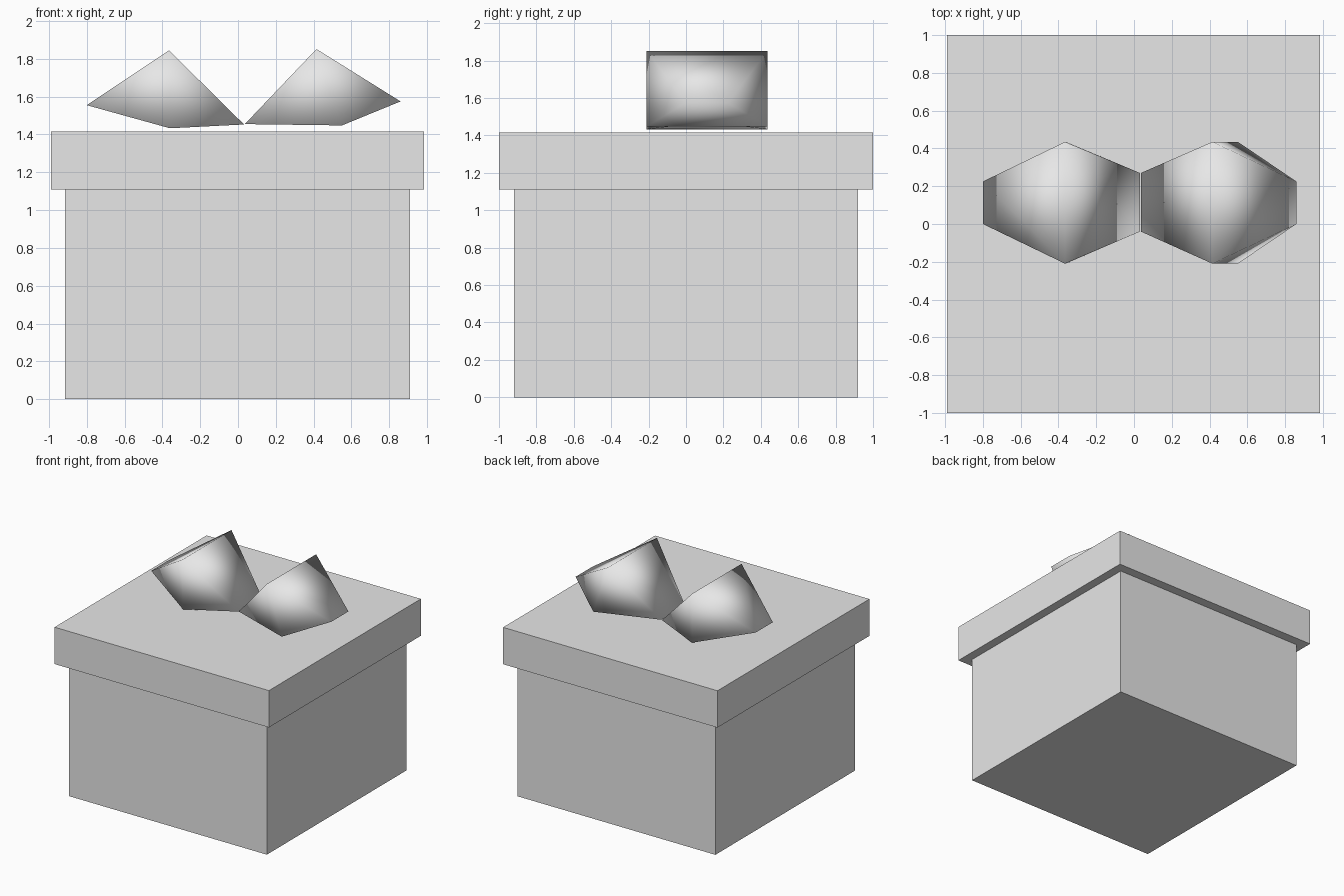
import bpy
import bmesh

if "Cube" in bpy.data.objects:
    bpy.data.objects.remove(bpy.data.objects["Cube"])

grey = bpy.data.materials.new("light grey")
grey.diffuse_color = (0.8, 0.8, 0.8, 1)
grey.use_nodes = True
grey.node_tree.nodes["Principled BSDF"].inputs["Base Color"].default_value = grey.diffuse_color


def finish(name, bm, smooth=False):
    bmesh.ops.recalc_face_normals(bm, faces=bm.faces)
    mesh = bpy.data.meshes.new(name)
    bm.to_mesh(mesh)
    bm.free()
    mesh.materials.append(grey)
    for p in mesh.polygons:
        p.use_smooth = smooth
    obj = bpy.data.objects.new(name, mesh)
    bpy.context.collection.objects.link(obj)


def box(name, lo, hi):
    bm = bmesh.new()
    bmesh.ops.create_cube(bm, size=1)
    for v in bm.verts:
        for i in range(3):
            v.co[i] = lo[i] if v.co[i] < 0 else hi[i]
    finish(name, bm)


def bow_loop(name, profile):
    """Solid from an x, z outline whose depth changes at each corner."""
    bm = bmesh.new()
    front = [bm.verts.new((x, y0, z)) for x, z, y0, y1 in profile]
    back = [bm.verts.new((x, y1, z)) for x, z, y0, y1 in profile]
    for i in range(4):
        j = (i + 1) % 4
        bm.faces.new((front[i], front[j], back[j], back[i]))
    # Sides bulge along the ridge from peak to underside
    for side in (front, back):
        bm.faces.new((side[0], side[1], side[2]))
        bm.faces.new((side[0], side[2], side[3]))
    finish(name, bm, smooth=True)


# Gift box and its overhanging lid
box("box_body", (-0.915, -0.92, 0), (0.91, 0.92, 1.11))
box("box_lid", (-0.99, -1, 1.11), (0.985, 1, 1.417))

# Bow loops: peak, outer tip, underside, knot (x, z, front y, back y)
bow_loop("bow_loop_left", [
    (-0.365, 1.845, -0.21, 0.435), (-0.80, 1.555, 0.0, 0.225),
    (-0.36, 1.433, -0.21, 0.435), (0.032, 1.453, -0.04, 0.27)])
bow_loop("bow_loop_right", [
    (0.415, 1.852, -0.21, 0.435), (0.86, 1.575, 0.0, 0.225),
    (0.55, 1.448, -0.21, 0.435), (0.036, 1.455, -0.04, 0.27)])
